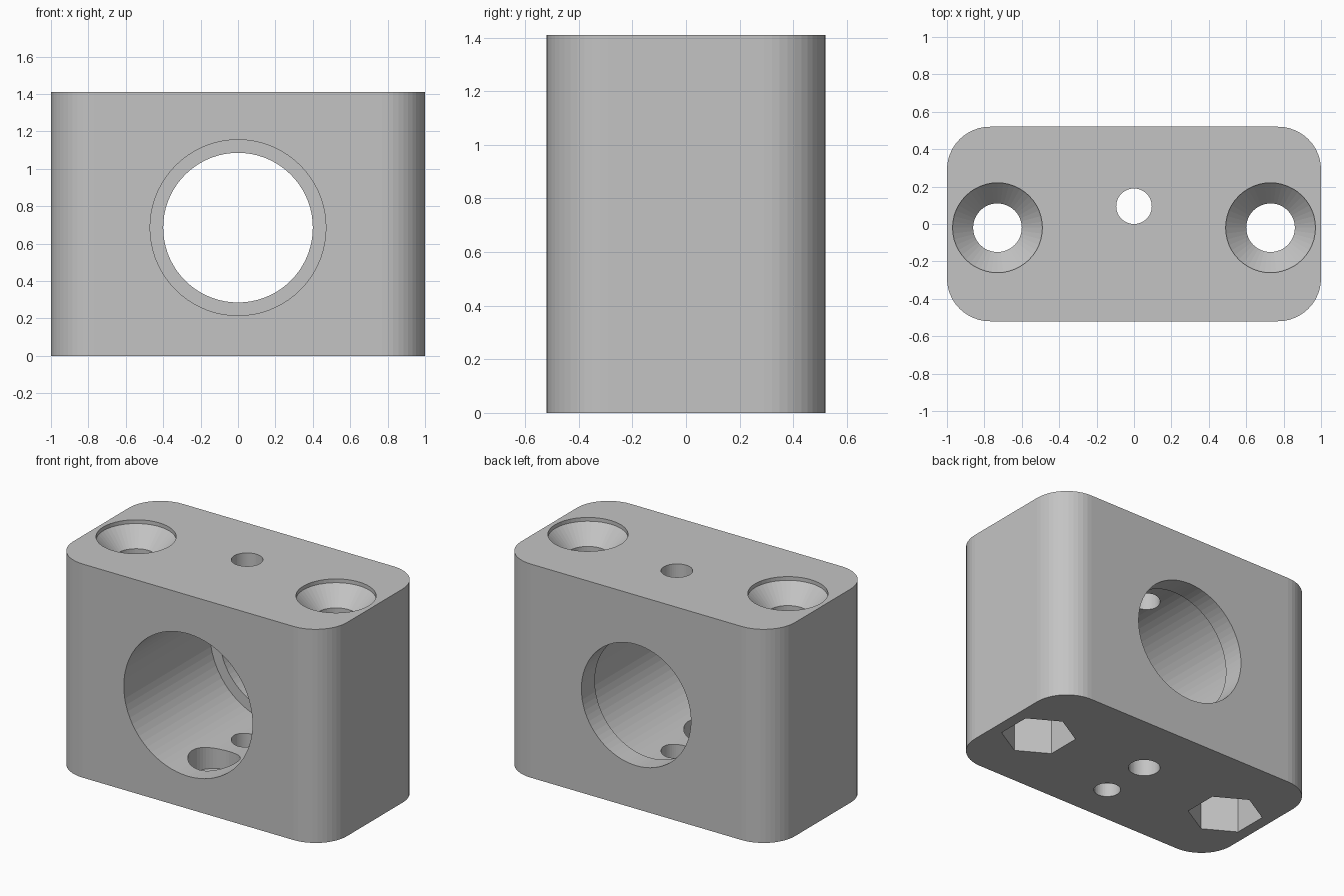
import bpy, bmesh, math
from mathutils import Matrix

if "Cube" in bpy.data.objects:
    bpy.data.objects.remove(bpy.data.objects["Cube"])

HX, HY, H, R = 1.0, 0.52, 1.41, 0.23

grey = bpy.data.materials.new("light grey")
grey.diffuse_color = (0.55, 0.55, 0.55, 1)
grey.use_nodes = True
grey.node_tree.nodes["Principled BSDF"].inputs["Base Color"].default_value = grey.diffuse_color


def make_object(name, bm):
    bmesh.ops.recalc_face_normals(bm, faces=bm.faces)
    me = bpy.data.meshes.new(name)
    bm.to_mesh(me)
    bm.free()
    me.materials.append(grey)
    ob = bpy.data.objects.new(name, me)
    bpy.context.collection.objects.link(ob)
    return ob


def loft(name, rings, matrix=Matrix()):
    """Closed solid through rings of equal point count."""
    bm = bmesh.new()
    loops = [[bm.verts.new(matrix @ Matrix.Translation(p).to_translation()) for p in r] for r in rings]
    for a, b in zip(loops, loops[1:]):
        for i in range(len(a)):
            j = (i + 1) % len(a)
            bm.faces.new((a[i], a[j], b[j], b[i]))
    bm.faces.new(loops[0][::-1])
    bm.faces.new(loops[-1])
    return make_object(name, bm)


def lathe(name, profile, matrix=Matrix(), n=48, start=0.0):
    """Stepped round (or hexagonal) cutter from (radius, height) pairs."""
    ang = [start + math.tau * i / n for i in range(n)]
    return loft(name, [[(r * math.cos(a), r * math.sin(a), z) for a in ang]
                       for r, z in profile], matrix)


# Block with rounded vertical corners
outline = []
for k, (sx, sy) in enumerate([(1, 1), (-1, 1), (-1, -1), (1, -1)]):
    for i in range(13):
        a = math.pi / 2 * (k + i / 12)
        outline.append((sx * (HX - R) + R * math.cos(a), sy * (HY - R) + R * math.sin(a)))
block = loft("clamp_block", [[(x, y, z) for x, y in outline] for z in (0, H)])

T = Matrix.Translation
cutters = []

# Main bore with a thin retaining lip at the back
cutters.append(lathe("bore_cutter",
                     [(0.47, -0.7), (0.47, 0.38), (0.40, 0.38), (0.40, 0.7)],
                     T((0, 0, 0.685)) @ Matrix.Rotation(-math.pi / 2, 4, 'X'), n=72))

# Countersunk screw holes with hexagonal nut pockets below
for s in (-1, 1):
    place = T((s * 0.73, -0.02, 0))
    cutters.append(lathe("screw_cutter",
                         [(0.13, 0.2), (0.13, 1.27), (0.24, 1.385), (0.24, 1.6)], place))
    cutters.append(lathe("nut_cutter", [(0.225, -0.2), (0.225, 0.35)], place, 6, math.pi / 2))

# Vertical pin hole through the top and the bottom
cutters.append(lathe("pin_cutter", [(0.095, -0.2), (0.095, 1.6)], T((0, 0.095, 0))))

# Counterbored mounting hole in the floor of the bore
cutters.append(lathe("mount_cutter",
                     [(0.08, -0.2), (0.08, 0.09), (0.157, 0.09), (0.157, 0.5)], T((0, -0.25, 0))))

# Cut the block and remove the helpers
for c in cutters:
    c.hide_render = True
    m = block.modifiers.new(c.name, 'BOOLEAN')
    m.operation, m.solver, m.object = 'DIFFERENCE', 'EXACT', c
bpy.context.view_layer.update()
result = bpy.data.meshes.new_from_object(block.evaluated_get(bpy.context.evaluated_depsgraph_get()))
block.modifiers.clear()
block.data = result
for c in cutters:
    bpy.data.objects.remove(c)
